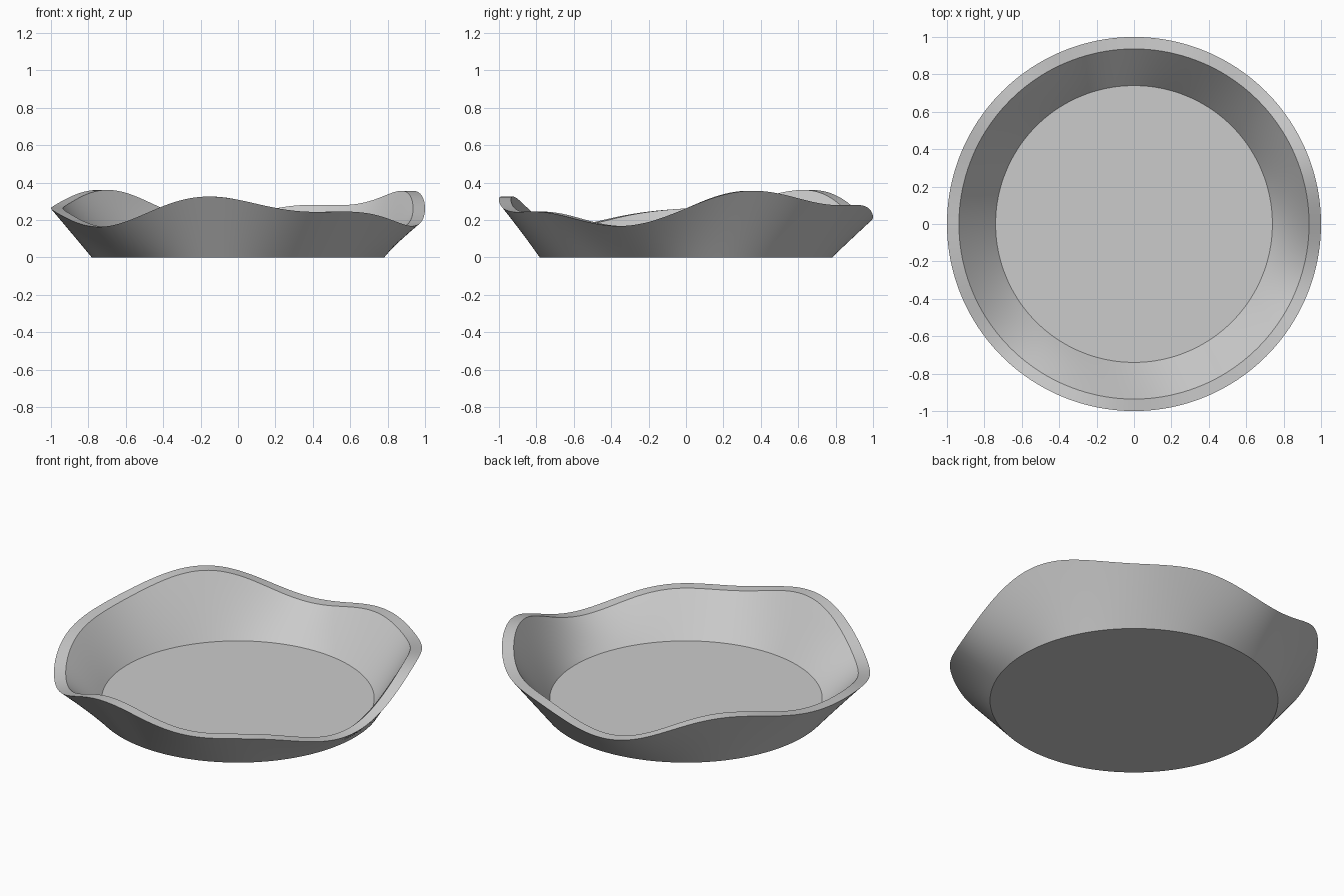
import bpy, bmesh, math

if "Cube" in bpy.data.objects:
    bpy.data.objects.remove(bpy.data.objects["Cube"])

SEGMENTS = 192
MID_HEIGHT = 0.262
# rim height offsets every 20 degrees over half a turn; the other half is the negative
WAVE = [0.094, 0.043, 0.018, -0.008, -0.063, 0.03, 0.098, 0.04]
N = len(WAVE) + 1
SINES = [2 / N * sum(w * math.sin(math.pi * k * (j + 1) / N) for j, w in enumerate(WAVE))
         for k in range(1, N)]


def rim_height(a):
    return MID_HEIGHT + sum(b * math.sin((k + 1) * a) for k, b in enumerate(SINES))


# profile rings: radius, base height, share of the rim wave, from underside to floor
PROFILE = [(0.782, 0.0, 0.0)]
STEPS = 8
PROFILE += [(0.782 + 0.218 * t, 0.0, t) for t in (i / STEPS for i in range(1, STEPS + 1))]
PROFILE += [(0.74 + 0.196 * t, 0.02 * (1 - t), t) for t in (1 - i / STEPS for i in range(STEPS + 1))]

bm = bmesh.new()
rings = []
for r, z, share in PROFILE:
    ring = []
    for i in range(SEGMENTS):
        a = 2 * math.pi * i / SEGMENTS
        ring.append(bm.verts.new((r * math.cos(a), r * math.sin(a), z + share * rim_height(a))))
    rings.append(ring)

# wavy walls and flat rim
for lower, upper in zip(rings, rings[1:]):
    for i in range(SEGMENTS):
        j = (i + 1) % SEGMENTS
        bm.faces.new((lower[i], lower[j], upper[j], upper[i]))

# underside and inner floor
bm.faces.new(rings[0][::-1])
bm.faces.new(rings[-1])
bmesh.ops.recalc_face_normals(bm, faces=bm.faces)

mesh = bpy.data.meshes.new("wavy_bowl")
bm.to_mesh(mesh)
bm.free()
bowl = bpy.data.objects.new("wavy_bowl", mesh)
bpy.context.collection.objects.link(bowl)

grey = bpy.data.materials.new("light grey")
grey.diffuse_color = (0.6, 0.6, 0.6, 1)
grey.use_nodes = True
grey.node_tree.nodes["Principled BSDF"].inputs["Base Color"].default_value = grey.diffuse_color
mesh.materials.append(grey)

# smooth walls with crisp rim and floor edges
bpy.context.view_layer.objects.active = bowl
bowl.select_set(True)
bpy.ops.object.shade_smooth_by_angle(angle=math.radians(30))
